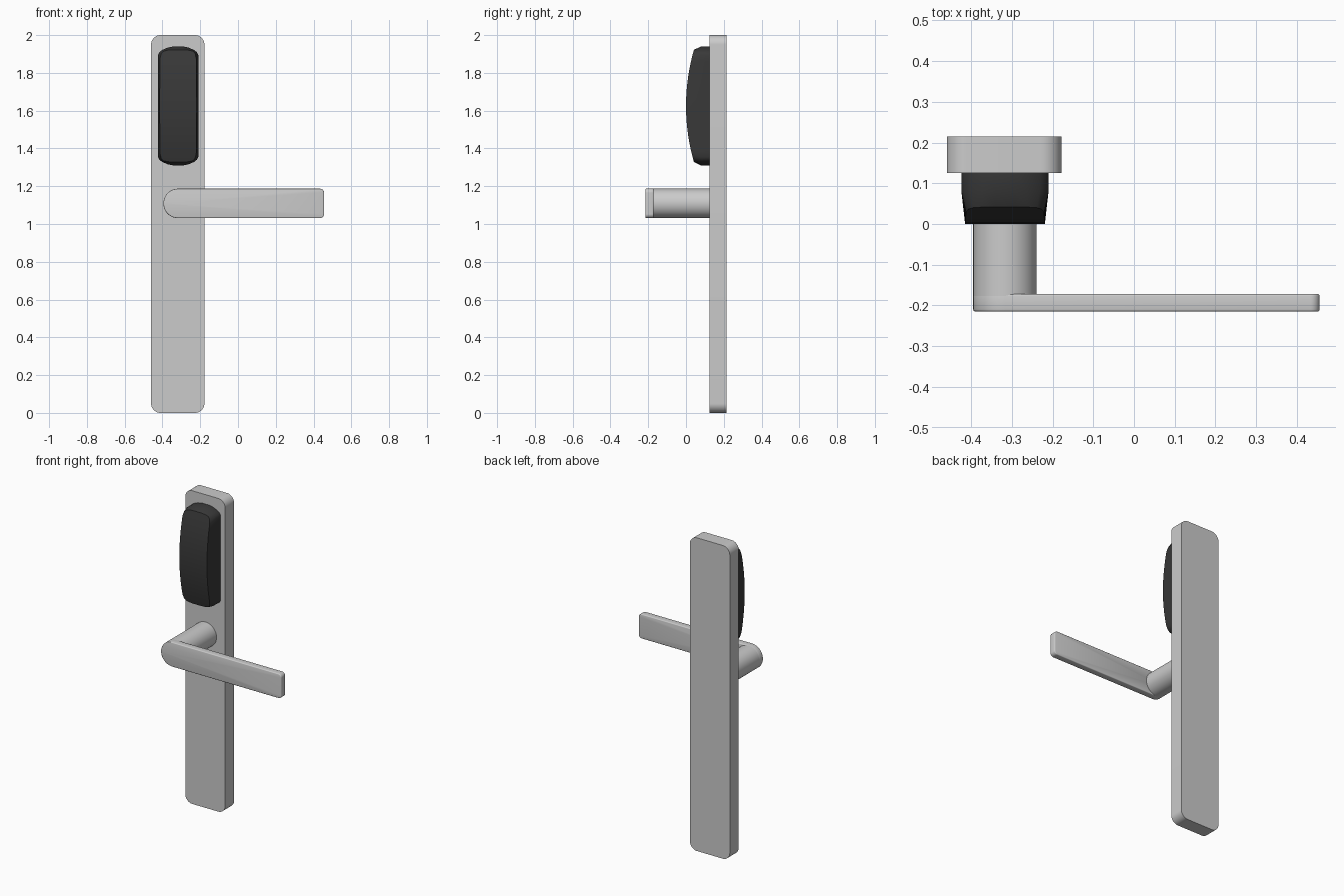
import bpy, bmesh, math

if "Cube" in bpy.data.objects:
    bpy.data.objects.remove(bpy.data.objects["Cube"])


def finish(name, bm, angle=35):
    bmesh.ops.recalc_face_normals(bm, faces=bm.faces)
    mesh = bpy.data.meshes.new(name)
    bm.to_mesh(mesh)
    bm.free()
    ob = bpy.data.objects.new(name, mesh)
    bpy.context.collection.objects.link(ob)
    bpy.ops.object.select_all(action='DESELECT')
    bpy.context.view_layer.objects.active = ob
    ob.select_set(True)
    bpy.ops.object.shade_smooth_by_angle(angle=math.radians(angle))
    return ob


def rounded(x0, x1, z0, z1, r_left, r_right, n=12):
    """Rectangle outline in xz with separate left and right corner radii."""
    pts = []
    for cx, cz, r, a0 in ((x1 - r_right, z1 - r_right, r_right, 0),
                          (x0 + r_left, z1 - r_left, r_left, 90),
                          (x0 + r_left, z0 + r_left, r_left, 180),
                          (x1 - r_right, z0 + r_right, r_right, 270)):
        for i in range(n + 1):
            a = math.radians(a0 + 90 * i / n)
            pts.append((cx + r * math.cos(a), cz + r * math.sin(a)))
    return pts


def prism(name, outline, y0, y1, bevel=0):
    bm = bmesh.new()
    front = bm.faces.new([bm.verts.new((x, y0, z)) for x, z in outline])
    new = bmesh.ops.extrude_face_region(bm, geom=[front])
    verts = [g for g in new['geom'] if isinstance(g, bmesh.types.BMVert)]
    bmesh.ops.translate(bm, verts=verts, vec=(0, y1 - y0, 0))
    bmesh.ops.remove_doubles(bm, verts=bm.verts, dist=1e-5)
    if bevel:
        rim = [e for e in bm.edges
               if abs(e.verts[0].co.y - e.verts[1].co.y) < 1e-6]
        bmesh.ops.bevel(bm, geom=rim, offset=bevel, segments=3,
                        profile=0.5, affect='EDGES')
    return finish(name, bm)


# Tall back plate
prism("back_plate", rounded(-0.46, -0.178, 0, 2, 0.05, 0.05), 0.125, 0.215)

# Handle: round neck and flat lever with a semicircular pivot end
prism("handle_neck", rounded(-0.395, -0.239, 1.031, 1.187, 0.078, 0.078),
      -0.2, 0.13)
prism("handle_lever", rounded(-0.395, 0.456, 1.031, 1.187, 0.0779, 0.022),
      -0.215, -0.172, 0.005)

# Card reader: base outline lofted to a front face bowed along its height
CX, CZ = -0.317, 1.625
base = [(0.025, 0.315), (0.055, 0.309), (0.085, 0.296), (0.100, 0.284),
        (0.107, 0.270)]
face = [(0.025, 0.297), (0.055, 0.295), (0.078, 0.290), (0.090, 0.277),
        (0.096, 0.250)]
for i in range(1, 9):
    t = 1 - i / 8
    base.append((0.107, 0.270 * t))
    face.append((0.096 + 0.002 * (1 - t), 0.250 * t))
base += [(w, -z) for w, z in base[-2::-1]]
face += [(w, -z) for w, z in face[-2::-1]]

bm = bmesh.new()


def ring(levels, depth):
    loop = levels + [(-w, z) for w, z in reversed(levels)]
    return [bm.verts.new((CX + w, depth(z), CZ + z)) for w, z in loop]


rings = [ring(base, lambda z: 0.128), ring(base, lambda z: 0.08),
         ring(face, lambda z: 0.042 * (abs(z) / 0.297) ** 2)]
n = len(rings[0])
for a, b in zip(rings, rings[1:]):
    for i in range(n):
        j = (i + 1) % n
        bm.faces.new((a[i], a[j], b[j], b[i]))
bm.faces.new(rings[0])
f = rings[2]
for i in range(n // 2 - 1):
    bm.faces.new((f[i], f[i + 1], f[n - 2 - i], f[n - 1 - i]))
reader = finish("card_reader", bm, 30)

mat = bpy.data.materials.new("dark_plastic")
mat.diffuse_color = (0.04, 0.04, 0.04, 1)
mat.use_nodes = True
mat.node_tree.nodes["Principled BSDF"].inputs["Base Color"].default_value = mat.diffuse_color
reader.data.materials.append(mat)
